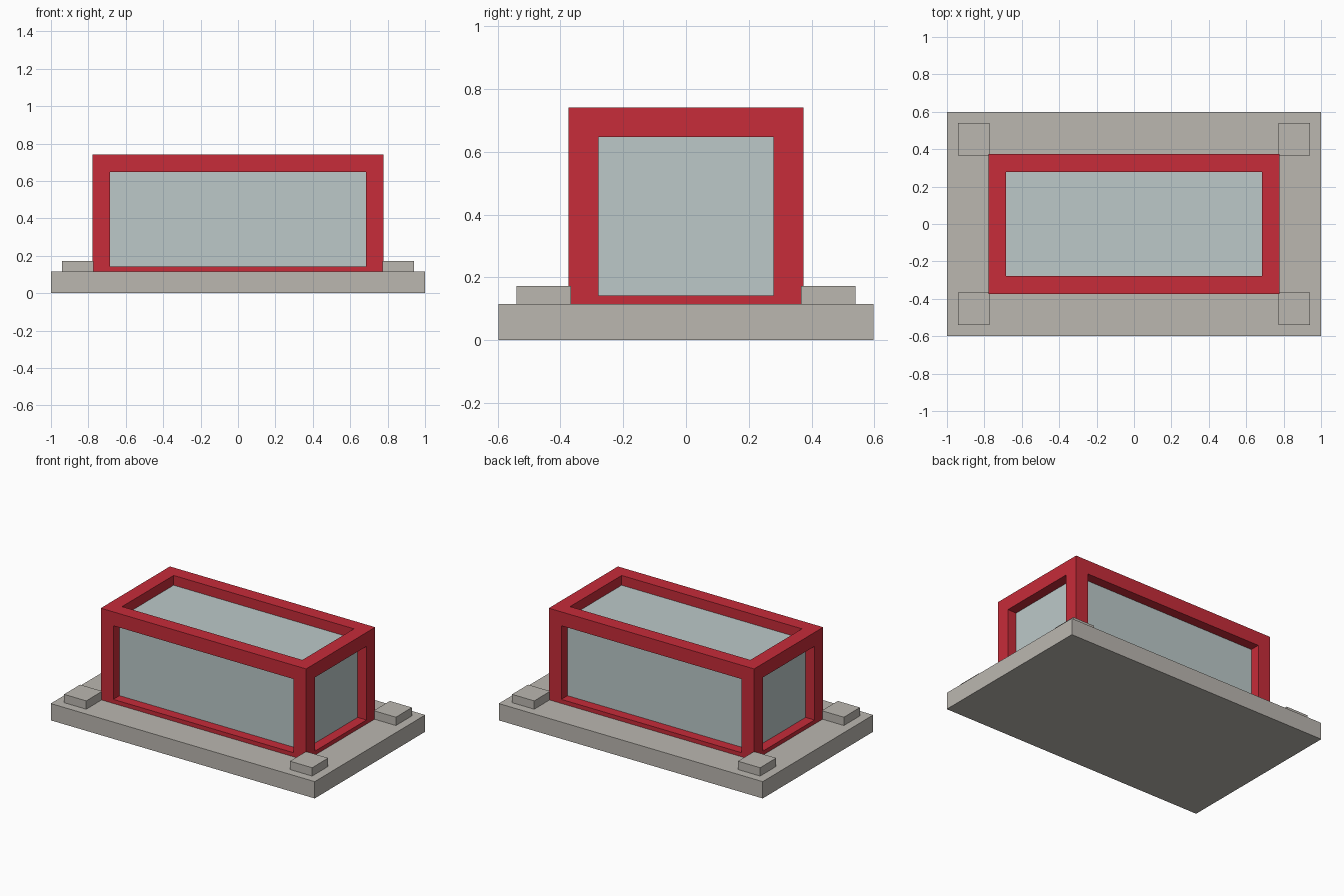
import bpy
import bmesh
from mathutils import Matrix, Vector

default = bpy.data.objects.get("Cube")
if default:
    bpy.data.objects.remove(default, do_unlink=True)


def material(name, colour):
    mat = bpy.data.materials.new(name)
    mat.use_nodes = True
    mat.diffuse_color = (*colour, 1)
    mat.node_tree.nodes["Principled BSDF"].inputs["Base Color"].default_value = (*colour, 1)
    return mat


RED = material("red frame", (0.571, 0.025, 0.041))
GLASS = material("pale glass", (0.503, 0.584, 0.584))
STONE = material("warm grey stone", (0.497, 0.474, 0.434))


def box(name, low, high, mats, edit=None):
    """Axis-aligned box between two corners, with an optional bmesh edit."""
    low, high = Vector(low), Vector(high)
    bm = bmesh.new()
    place = Matrix.Translation((low + high) / 2) @ Matrix.Diagonal((*(high - low), 1))
    bmesh.ops.create_cube(bm, size=1, matrix=place)
    if edit:
        edit(bm)
    mesh = bpy.data.meshes.new(name)
    bm.to_mesh(mesh)
    bm.free()
    for mat in mats:
        mesh.materials.append(mat)
    obj = bpy.data.objects.new(name, mesh)
    bpy.context.collection.objects.link(obj)
    return obj


def recess_windows(bm):
    """Inset every side but the bottom and sink the glass to mid-bar."""
    bm.normal_update()
    panes = [f for f in bm.faces if f.normal.z > -0.5]
    bmesh.ops.inset_individual(bm, faces=panes, thickness=0.134)
    # Extrude each pane inward so the reveals stay square
    for pane in panes:
        sink = pane.normal * -0.067
        new = bmesh.ops.extrude_discrete_faces(bm, faces=[pane])["faces"][0]
        bmesh.ops.translate(bm, verts=new.verts, vec=sink)
        new.material_index = 1


# Base slab
box("base_slab", (-1, -0.598, 0), (1, 0.598, 0.115), [STONE])

# Glazed frame, its lower bars half sunk in the slab
box("glazed_frame", (-0.778, -0.374, 0.048), (0.778, 0.374, 0.742), [RED, GLASS], recess_windows)

# Corner pads
for side, sx in (("left", 1), ("right", -1)):
    for end, sy in (("front", -1), ("back", 1)):
        centre = Vector((sx * 0.856, sy * 0.453, 0.143))
        half = Vector((0.084, 0.087, 0.029))
        box(f"corner_pad_{end}_{side}", centre - half, centre + half, [STONE])
